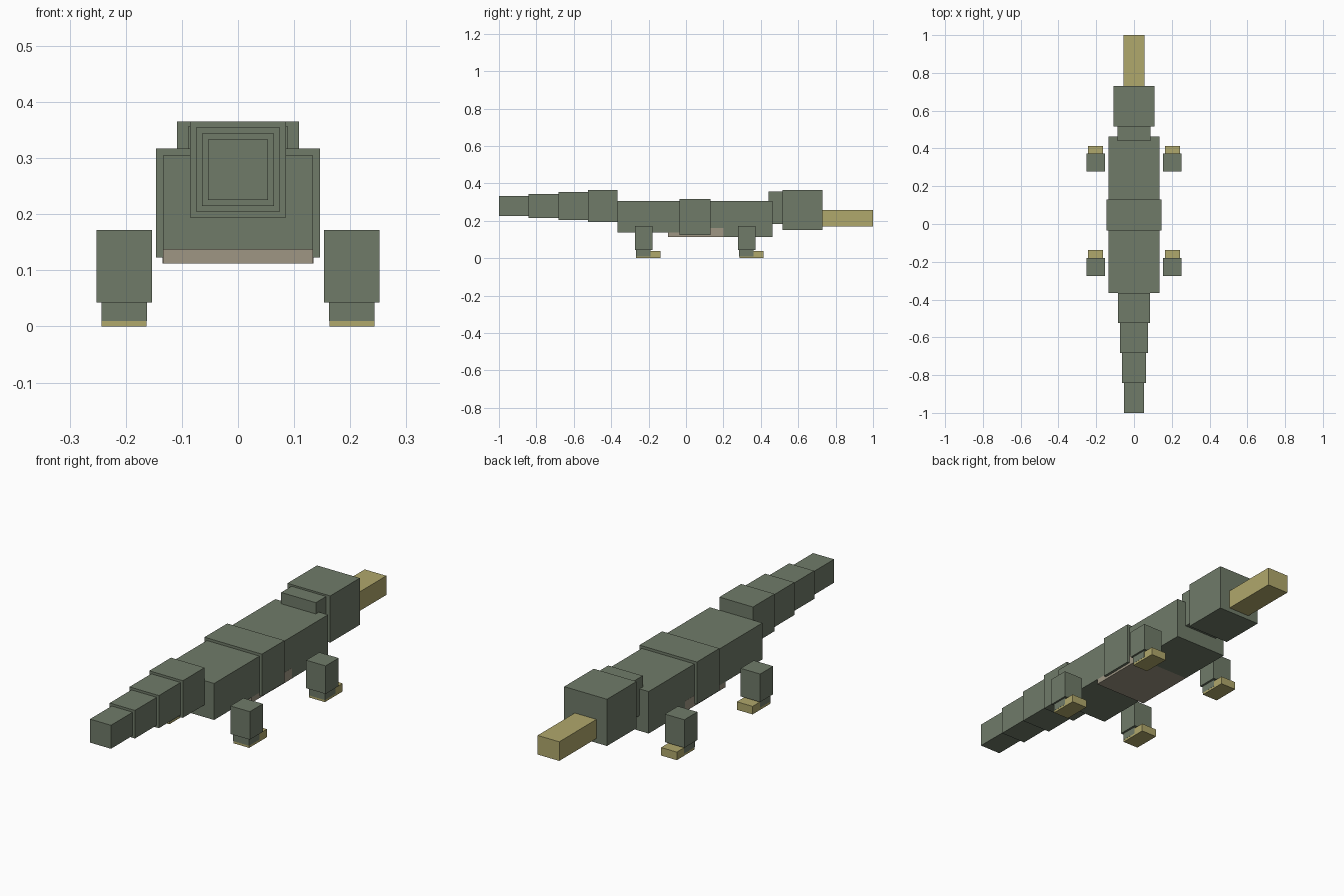
import bpy

if "Cube" in bpy.data.objects:
    bpy.data.objects.remove(bpy.data.objects["Cube"])


def material(name, rgb):
    m = bpy.data.materials.new(name)
    m.diffuse_color = (*rgb, 1)
    m.use_nodes = True
    m.node_tree.nodes["Principled BSDF"].inputs["Base Color"].default_value = m.diffuse_color
    return m


GREEN = material("grey_green", (0.162, 0.198, 0.141))
YELLOW = material("dull_yellow", (0.434, 0.392, 0.150))
TAN = material("belly_tan", (0.342, 0.305, 0.231))


def box(name, x, y, z, mat):
    """Axis-aligned box from (min, max) ranges."""
    bpy.ops.mesh.primitive_cube_add(size=1)
    ob = bpy.context.object
    ob.name = name
    ob.location = [(a + b) / 2 for a, b in (x, y, z)]
    ob.scale = [b - a for a, b in (x, y, z)]
    bpy.ops.object.transform_apply(location=True, rotation=False, scale=True)
    ob.data.materials.append(mat)
    return ob


def centred(name, half, y, z, mat=GREEN):
    return box(name, (-half, half), y, z, mat)


# Trunk: hips, raised middle band, chest and belly plate
centred("hips", 0.134, (-0.365, 0.05), (0.137, 0.305))
centred("middle_band", 0.146, (-0.035, 0.13), (0.123, 0.317))
centred("chest_upper", 0.134, (0.05, 0.2), (0.15, 0.305))
centred("chest", 0.134, (0.2, 0.463), (0.112, 0.305))
centred("belly_rear", 0.134, (-0.095, 0.05), (0.112, 0.137), TAN)
centred("belly_front", 0.1345, (0.05, 0.2), (0.112, 0.16), TAN)

# Neck, head and snout
centred("neck", 0.088, (0.44, 0.52), (0.183, 0.357))
centred("head", 0.109, (0.515, 0.73), (0.15, 0.365))
centred("snout", 0.055, (0.73, 1.0), (0.17, 0.258), YELLOW)

# Tail: four segments shrinking toward the tip
for i in range(4):
    half = 0.0855 - 0.0107 * i
    y1 = -0.365 - 0.159 * i
    centred(f"tail_{i + 1}", half, (y1 - 0.158, y1),
            (0.194 + 0.0105 * i, 0.365 - 0.0105 * i))

# Legs with ankles and flat feet
for end, y0 in (("rear", -0.274), ("front", 0.277)):
    for side, s in (("left", -1), ("right", 1)):
        def span(a, b):
            return tuple(sorted((s * a, s * b)))
        box(f"{end}_{side}_leg", span(0.153, 0.252), (y0, y0 + 0.095),
            (0.043, 0.172), GREEN)
        box(f"{end}_{side}_ankle", span(0.1625, 0.2435),
            (y0 + 0.007, y0 + 0.084), (0.01, 0.06), GREEN)
        box(f"{end}_{side}_foot", span(0.163, 0.243),
            (y0 + 0.008, y0 + 0.137), (0.0, 0.037), YELLOW)
